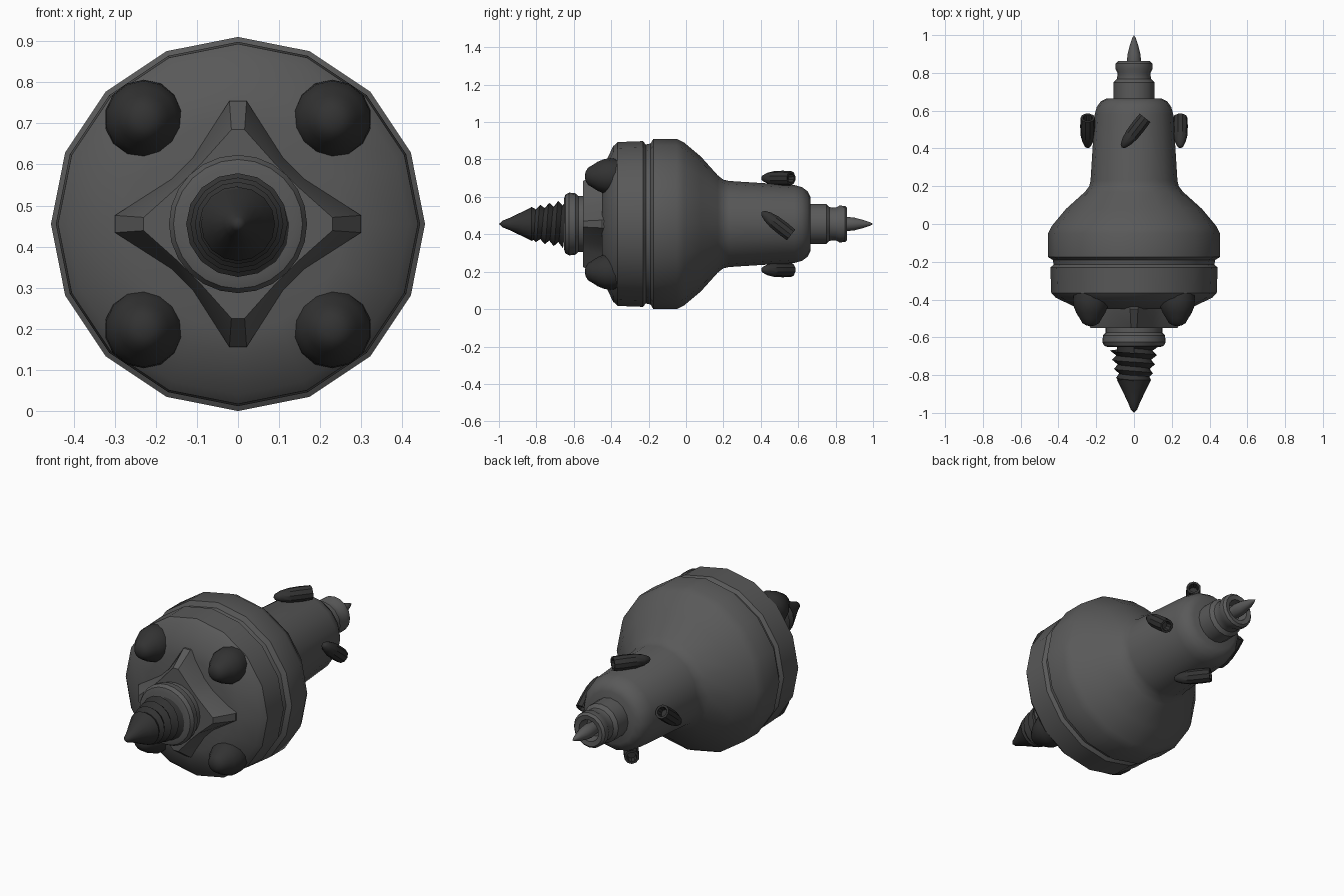
import bpy, bmesh, math
from mathutils import Matrix, Vector

cube = bpy.data.objects.get("Cube")
if cube:
    bpy.data.objects.remove(cube, do_unlink=True)

AXIS_Z = 0.455
CENTRE = Matrix.Translation((0, 0, AXIS_Z))


def material(name, grey):
    m = bpy.data.materials.new(name)
    m.use_nodes = True
    colour = (grey, grey, grey, 1)
    m.diffuse_color = colour
    m.node_tree.nodes["Principled BSDF"].inputs["Base Color"].default_value = colour
    return m


BODY = material("mid grey", 0.1)
DARK = material("charcoal", 0.032)


def finish(name, bm, mat, matrix=CENTRE, angle=35):
    bmesh.ops.remove_doubles(bm, verts=bm.verts, dist=0.0005)
    bmesh.ops.recalc_face_normals(bm, faces=bm.faces)
    bm.transform(matrix)
    mesh = bpy.data.meshes.new(name)
    bm.to_mesh(mesh)
    bm.free()
    mesh.materials.append(mat)
    obj = bpy.data.objects.new(name, mesh)
    bpy.context.collection.objects.link(obj)
    bpy.ops.object.select_all(action="DESELECT")
    obj.select_set(True)
    bpy.context.view_layer.objects.active = obj
    bpy.ops.object.shade_smooth_by_angle(angle=math.radians(angle))
    return obj


def lathe(name, profile, mat, segments=16, matrix=CENTRE, angle=35):
    """Revolve (y, radius) points about the y axis."""
    bm = bmesh.new()
    rings = []
    for y, r in profile:
        angles = [2 * math.pi * i / segments for i in range(segments)]
        rings.append([bm.verts.new((r * math.sin(a), y, r * math.cos(a))) for a in angles])
    for a, b in zip(rings, rings[1:]):
        for i in range(segments):
            j = (i + 1) % segments
            bm.faces.new((a[i], a[j], b[j], b[i]))
    return finish(name, bm, mat, matrix, angle)


# Main hull with its groove and tapering rear barrel
lathe("hull", [(-.45, 0), (-.45, .26), (-.435, .32), (-.39, .415), (-.365, .438),
               (-.23, .443), (-.215, .425), (-.19, .43), (-.175, .455), (-.05, .455),
               (-.01, .435), (.08, .36), (.17, .26), (.2, .237), (.23, .23),
               (.58, .208), (.62, .197), (.65, .175), (.665, .145), (.665, 0)], BODY)

# Four-pointed mounting plate
bm = bmesh.new()
levels = []
for y, tip, mid in ((-.41, .3, .195), (-.45, .3, .195), (-.55, .23, .17)):
    ring = []
    for q in range(4):
        for offset, r in ((-4, tip), (4, tip), (34, mid), (56, mid)):
            a = math.radians(90 * q + offset)
            ring.append(bm.verts.new((r * math.sin(a), y, r * math.cos(a))))
    levels.append(ring)
for a, b in zip(levels, levels[1:]):
    for i in range(len(a)):
        j = (i + 1) % len(a)
        bm.faces.new((a[i], a[j], b[j], b[i]))
bm.faces.new(levels[-1])
finish("mounting_plate", bm, BODY, angle=30)

# Collar behind the drill
lathe("front_collar", [(-.54, .15), (-.575, .15), (-.59, .164), (-.625, .168),
                       (-.645, .157), (-.652, .135), (-.65, 0)], BODY, 24)

# Screw thread: a peak helix and a valley helix joined by strips
STEPS, TURNS, PITCH = 16, 4, 0.048
bm = bmesh.new()
peaks, valleys = [], []
for k in range(STEPS * TURNS + 1):
    f = k / (STEPS * TURNS)
    a = 2 * math.pi * k / STEPS
    y = -.635 - PITCH * TURNS * f
    for row, r, dy in ((peaks, .134 - .042 * f, 0), (valleys, .1 - .03 * f, -PITCH / 2)):
        row.append(bm.verts.new((r * math.sin(a), y + dy, r * math.cos(a))))
for k in range(STEPS * TURNS):
    bm.faces.new((peaks[k], peaks[k + 1], valleys[k + 1], valleys[k]))
    n = k + STEPS
    if n < STEPS * TURNS:
        bm.faces.new((valleys[k], valleys[k + 1], peaks[n + 1], peaks[n]))
finish("drill_thread", bm, DARK, angle=30)
lathe("drill_tip", [(-.64, .092), (-.79, .072), (-.825, .09), (-.87, .068),
                    (-.94, .034), (-.98, .018), (-1, 0)], DARK)

# Rear nozzle with a recessed end, and its spike
lathe("rear_nozzle", [(.66, .108), (.75, .108), (.768, .09), (.8, .087), (.82, .098),
                      (.85, .097), (.862, .085), (.858, .06), (.8, .052), (.8, 0)], BODY)
lathe("rear_spike", [(.79, .03), (.86, .038), (.9, .034), (.95, .021), (.985, .009), (1, 0)],
      BODY, 12)

# Domed lamps around the front face
for sx in (-1, 1):
    for sz in (-1, 1):
        name = ("left" if sx > 0 else "right") + ("_upper" if sz > 0 else "_lower") + "_dome"
        place = Matrix.Translation((.229 * sx, 0, AXIS_Z + .255 * sz))
        lathe(name, [(-.36, .09), (-.4, .096), (-.435, .093), (-.47, .079), (-.5, .06),
                     (-.525, .045), (-.538, .022), (-.54, 0)], DARK, 14, place, 50)

# Angled thruster pods, turned around the barrel in quarter steps
pod_profile = [(-.105, 0), (-.095, .016), (-.065, .029), (-.02, .038), (.04, .04),
               (.095, .038), (.095, .026), (.06, .022), (.06, 0)]
for q, side in enumerate(("top", "left", "bottom", "right")):
    place = (CENTRE @ Matrix.Rotation(q * math.pi / 2, 4, "Y")
             @ Matrix.Translation((0, .487, .245))
             @ Matrix.Rotation(math.radians(-38), 4, "Z"))
    lathe(side + "_thruster", pod_profile, DARK, 10, place)
